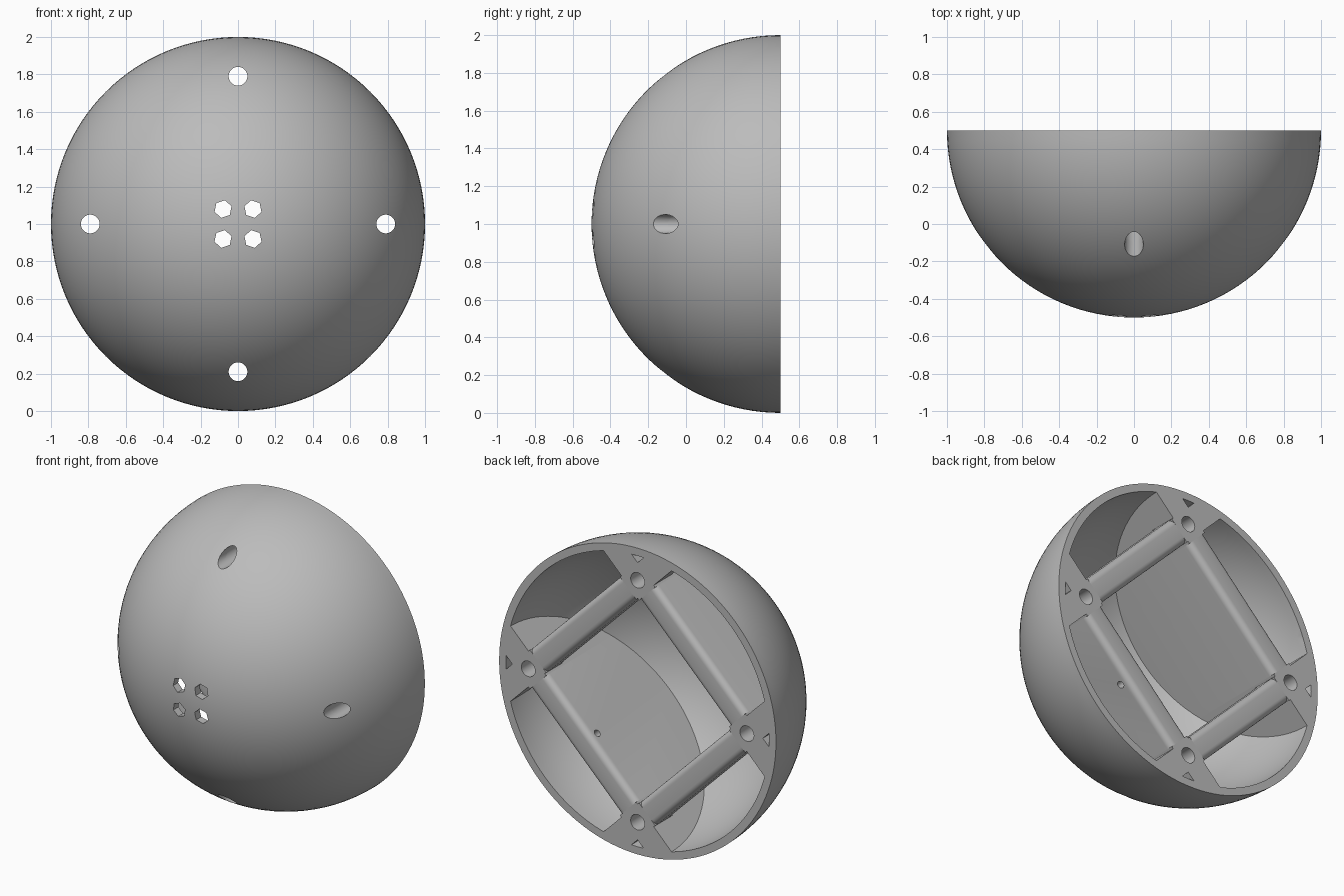
import bpy, bmesh, math
from mathutils import Matrix, Vector

if "Cube" in bpy.data.objects:
    bpy.data.objects.remove(bpy.data.objects["Cube"], do_unlink=True)

CENTRE = Vector((0, 0.5, 1))      # middle of the open face
HOLE_R = 0.79                     # distance of screw holes from the middle
RIB_IN, RIB_OUT = 0.475, 0.64     # rib faces, measured from the middle

grey = bpy.data.materials.new("plain grey")
grey.use_nodes = True
grey.diffuse_color = (0.5, 0.5, 0.5, 1)
grey.node_tree.nodes["Principled BSDF"].inputs["Base Color"].default_value = (0.5, 0.5, 0.5, 1)


def make(name, bm, matrix=None, helper=False):
    """Turn a bmesh, built around the middle of the open face, into an object."""
    bmesh.ops.transform(bm, matrix=Matrix.Translation(CENTRE) @ (matrix or Matrix()), verts=bm.verts)
    bmesh.ops.recalc_face_normals(bm, faces=bm.faces)
    mesh = bpy.data.meshes.new(name)
    bm.to_mesh(mesh)
    bm.free()
    mesh.materials.append(grey)
    ob = bpy.data.objects.new(name, mesh)
    bpy.context.collection.objects.link(ob)
    ob.hide_render = helper
    return ob


def ball(name, radius, half=False, helper=False):
    bm = bmesh.new()
    bmesh.ops.create_uvsphere(bm, u_segments=128, v_segments=64, radius=radius,
                              matrix=Matrix.Rotation(math.pi / 2, 4, 'X'))
    if half:
        bmesh.ops.bisect_plane(bm, geom=bm.verts[:] + bm.edges[:] + bm.faces[:],
                               plane_co=(0, 0, 0), plane_no=(0, 1, 0), clear_outer=True, dist=1e-4)
        bmesh.ops.holes_fill(bm, edges=[e for e in bm.edges if e.is_boundary])
    return make(name, bm, helper=helper)


def rod(name, x, z, radius, sides, depth=(-1.2, 0.2), turn=0.0, helper=True):
    """Straight rod along y, used for drills and bosses."""
    bm = bmesh.new()
    bmesh.ops.create_cone(bm, cap_ends=True, segments=sides, radius1=radius, radius2=radius,
                          depth=depth[1] - depth[0], matrix=Matrix.Rotation(turn, 4, 'Z'))
    place = Matrix.Translation((x, sum(depth) / 2, z)) @ Matrix.Rotation(math.pi / 2, 4, 'X')
    return make(name, bm, place, helper)


def rib_piece(name, angle, t0, t1, depth, rounding):
    """Box along a chord; the long edges are rounded where asked."""
    bm = bmesh.new()
    bmesh.ops.create_cube(bm, size=1)
    for v in bm.verts:
        v.co = Vector((RIB_OUT if v.co.x > 0 else RIB_IN,
                       0 if v.co.y > 0 else -depth,
                       t1 if v.co.z > 0 else t0))
    if rounding:
        long_edges = [e for e in bm.edges
                      if abs(e.verts[0].co.z - e.verts[1].co.z) > 0.1
                      and (e.verts[0].co.y > -0.01 or depth < 0.5)]
        bmesh.ops.bevel(bm, geom=long_edges, offset=rounding, segments=6, profile=0.5, affect='EDGES')
    return make(name, bm, Matrix.Rotation(angle, 4, 'Y'))


def boolean(ob, cutters, operation='DIFFERENCE'):
    for cutter in cutters:
        mod = ob.modifiers.new(operation.title(), 'BOOLEAN')
        mod.operation, mod.object, mod.solver = operation, cutter, 'EXACT'


# Shell and the helpers that shape it
shell = ball("shell", 1.0, half=True)
cavity = ball("cavity_cutter", 0.95, helper=True)
limit = ball("frame_limit", 0.975, helper=True)

# Screw holes at four sides, and the cluster of six-sided holes at the front
corners = [(math.cos(i * math.pi / 2) * HOLE_R, math.sin(i * math.pi / 2) * HOLE_R) for i in range(4)]
drills = [rod("screw_drill", x, z, 0.05, 48) for x, z in corners]
hexes = [rod("hex_drill", 0.08 * sx, 0.08 * sz, 0.048, 6, turn=0.2 * sx)
         for sx in (-1, 1) for sz in (-1, 1)]
boolean(shell, [cavity] + drills + hexes)
parts = [shell]

# Small hole through one deep wall
bm = bmesh.new()
bmesh.ops.create_cone(bm, cap_ends=True, segments=24, radius1=0.022, radius2=0.022, depth=0.4,
                      matrix=Matrix.Rotation(math.pi / 2, 4, 'Y'))
wire_drill = make("wire_drill", bm, Matrix.Rotation(math.pi / 4, 4, 'Y') @
                  Matrix.Translation((0.56, -0.075, 0.01)), helper=True)

# Square frame: two deep walls and two shallow bars, crossing at the screw holes
for i, (kind, depth) in enumerate([("wall", 1.0), ("bar", 0.18)] * 2):
    angle = math.pi / 4 + i * math.pi / 2
    for label, t0, t1, rounding in (("middle", -0.46, 0.46, 0.04),
                                    ("start", -1.0, -0.46, 0), ("end", 0.46, 1.0, 0)):
        piece = rib_piece(f"{kind}_{label}", angle, t0, t1, depth, rounding)
        boolean(piece, [limit], 'INTERSECT')
        if label != "middle":
            boolean(piece, drills)
        elif i == 0:
            boolean(piece, [wire_drill])
        parts.append(piece)

# Round bosses that carry the screw holes down to the shell
for (x, z), drill in zip(corners, drills):
    boss = rod("screw_boss", x, z, 0.085, 48, depth=(-0.9, -0.01), helper=False)
    boolean(boss, [limit, ], 'INTERSECT')
    boolean(boss, [drill])
    parts.append(boss)

# Apply the cuts, then smooth the curved faces
bpy.context.view_layer.update()
graph = bpy.context.evaluated_depsgraph_get()
baked = [bpy.data.meshes.new_from_object(ob.evaluated_get(graph)) for ob in parts]
for ob, mesh in zip(parts, baked):
    ob.modifiers.clear()
    ob.data = mesh
for cutter in drills + hexes + [cavity, limit, wire_drill]:
    bpy.data.objects.remove(cutter, do_unlink=True)
bpy.ops.object.select_all(action='DESELECT')
for ob in parts:
    ob.select_set(True)
bpy.context.view_layer.objects.active = shell
bpy.ops.object.shade_smooth_by_angle(angle=math.radians(30))
